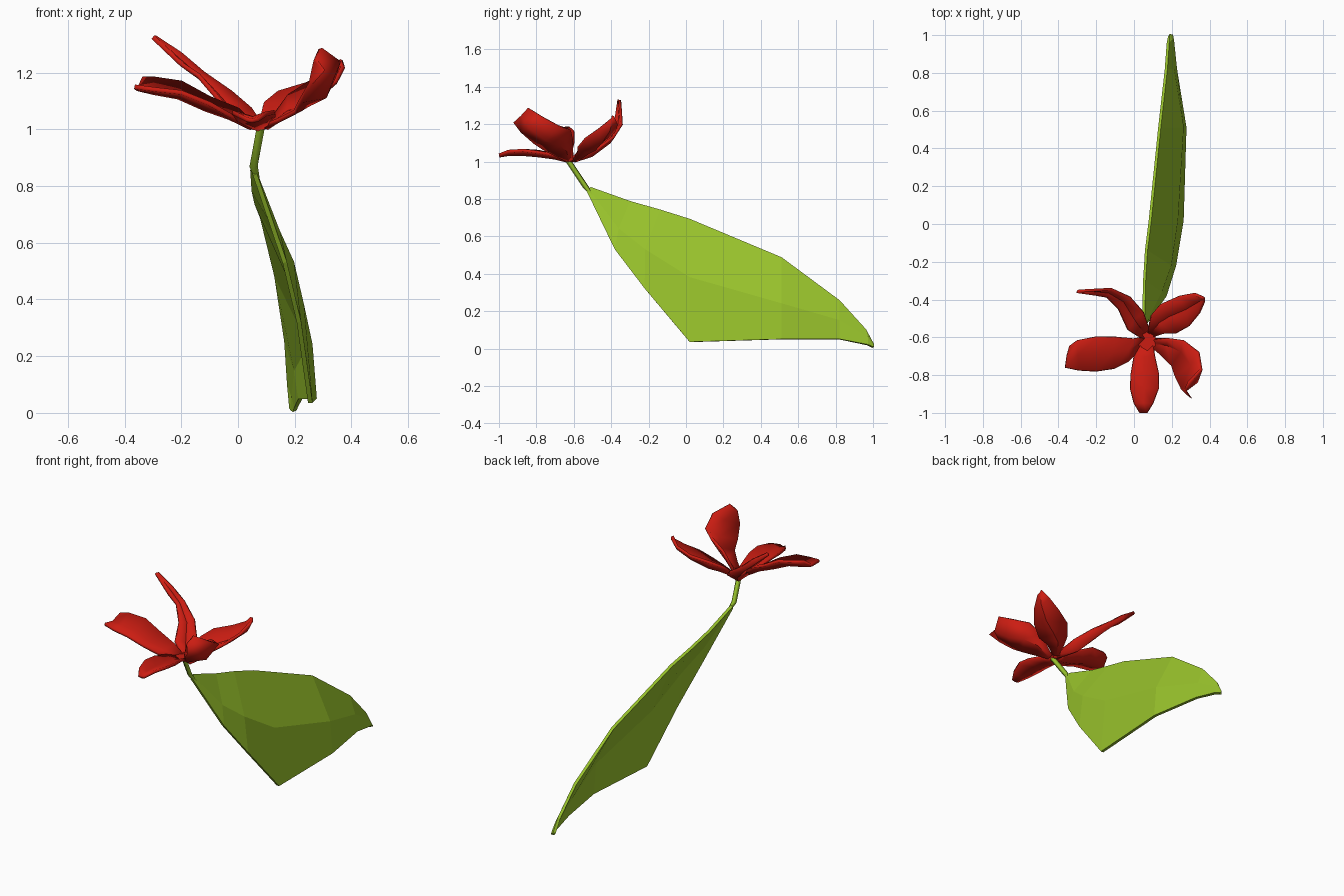
import bpy
from mathutils import Vector


def material(name, color):
    m = bpy.data.materials.new(name)
    m.diffuse_color = (*color, 1)
    return m


red = material("petal_red", (0.6, 0.012, 0.006))
green = material("leaf_green", (0.32, 0.55, 0.025))


def sheet(name, rows, mat, thickness, smooth):
    """Thin surface lofted through rows of three points."""
    verts = [p for row in rows for p in row]
    faces = []
    for i in range(len(rows) - 1):
        for j in range(2):
            a = i * 3 + j
            faces.append((a, a + 1, a + 4, a + 3))
    me = bpy.data.meshes.new(name)
    me.from_pydata(verts, [], faces)
    me.materials.append(mat)
    ob = bpy.data.objects.new(name, me)
    bpy.context.collection.objects.link(ob)
    sol = ob.modifiers.new("thickness", 'SOLIDIFY')
    sol.thickness = thickness
    sol.offset = 0
    if smooth:
        bpy.ops.object.select_all(action='DESELECT')
        ob.select_set(True)
        bpy.context.view_layer.objects.active = ob
        bpy.ops.object.shade_smooth_by_angle(angle=0.8)
    return ob


def petal(name, edges, cup):
    """Petal from pairs of edge points, its midline sunk to make a cup."""
    pairs = [(Vector(e[:3]), Vector(e[3:])) for e in edges]
    mids = [(a + b) / 2 for a, b in pairs]
    rows = []
    for i, (a, b) in enumerate(pairs):
        along = mids[min(i + 1, len(mids) - 1)] - mids[max(i - 1, 0)]
        n = (b - a).cross(along).normalized()
        if n.z < 0:
            n = -n
        rows.append((a, mids[i] - n * cup * (b - a).length, b))
    sheet(name, rows, red, 0.016, True)


# Five petals, each row is one edge point and the opposite edge point
petal("front_petal", [
    (.04, -.63, 1.01, .10, -.63, 1.01),
    (.00, -.70, 1.035, .11, -.70, 1.035),
    (-.015, -.79, 1.055, .13, -.79, 1.05),
    (-.02, -.87, 1.06, .13, -.87, 1.06),
    (.00, -.95, 1.05, .10, -.95, 1.055),
    (.03, -1.0, 1.035, .07, -1.0, 1.035)], 0.15)
petal("left_petal", [
    (.06, -.60, 1.01, .05, -.65, 1.01),
    (.00, -.61, 1.07, -.03, -.73, 1.05),
    (-.10, -.60, 1.11, -.10, -.765, 1.09),
    (-.20, -.60, 1.165, -.20, -.78, 1.13),
    (-.30, -.62, 1.18, -.29, -.775, 1.14),
    (-.34, -.65, 1.18, -.365, -.76, 1.15)], 0.2)
petal("back_left_petal", [
    (.09, -.59, 1.01, .05, -.61, 1.02),
    (.05, -.47, 1.07, -.03, -.56, 1.06),
    (-.02, -.39, 1.13, -.08, -.45, 1.12),
    (-.12, -.345, 1.20, -.14, -.39, 1.19),
    (-.20, -.35, 1.27, -.20, -.38, 1.23),
    (-.29, -.355, 1.33, -.30, -.365, 1.325)], 0.3)
petal("back_right_petal", [
    (.07, -.58, 1.01, .10, -.60, 1.01),
    (.09, -.49, 1.09, .16, -.58, 1.05),
    (.14, -.43, 1.13, .22, -.58, 1.07),
    (.24, -.385, 1.16, .29, -.54, 1.12),
    (.32, -.37, 1.20, .345, -.47, 1.17),
    (.365, -.39, 1.245, .37, -.41, 1.22)], 0.22)
petal("front_right_petal", [
    (.10, -.61, 1.01, .09, -.65, 1.01),
    (.18, -.61, 1.12, .14, -.69, 1.03),
    (.26, -.62, 1.17, .20, -.75, 1.06),
    (.34, -.68, 1.19, .22, -.81, 1.10),
    (.355, -.77, 1.24, .255, -.88, 1.16),
    (.29, -.84, 1.285, .30, -.92, 1.21)], 0.2)

# Small cone where the petals meet
bpy.ops.mesh.primitive_cone_add(vertices=6, radius1=0.02, radius2=0.05,
                                depth=0.025, location=(.07, -.62, 1.01))
core = bpy.context.object
core.name = "flower_base"
core.data.materials.append(red)

# Broad leaf: upper edge, midrib, lower edge
sheet("leaf", [
    ((.05, -.51, .86), (.058, -.52, .85), (.06, -.53, .84)),
    ((.055, -.30, .785), (.14, -.36, .64), (.165, -.38, .53)),
    ((.065, -.14, .74), (.19, -.22, .53), (.215, -.22, .32)),
    ((.085, .02, .69), (.225, .02, .38), (.255, .02, .035)),
    ((.135, .51, .485), (.255, .51, .24), (.27, .51, .05)),
    ((.17, .82, .255), (.205, .82, .15), (.22, .82, .05)),
    ((.18, .96, .10), (.195, .97, .06), (.205, .97, .02)),
    ((.185, 1.0, .02), (.19, 1.0, .013), (.20, 1.0, .006))],
    green, 0.016, False)

# Square stem joining the leaf to the flower
cu = bpy.data.curves.new("stem", 'CURVE')
cu.dimensions = '3D'
cu.bevel_depth = 0.015
cu.bevel_resolution = 0
cu.use_fill_caps = True
cu.materials.append(green)
sp = cu.splines.new('POLY')
path = [(.08, -.63, 1.005), (.055, -.54, .87), (.07, -.50, .82)]
sp.points.add(len(path) - 1)
for pt, co in zip(sp.points, path):
    pt.co = (*co, 1)
    pt.radius = 1
sp.points[-1].radius = 0.5
bpy.context.collection.objects.link(bpy.data.objects.new("stem", cu))
